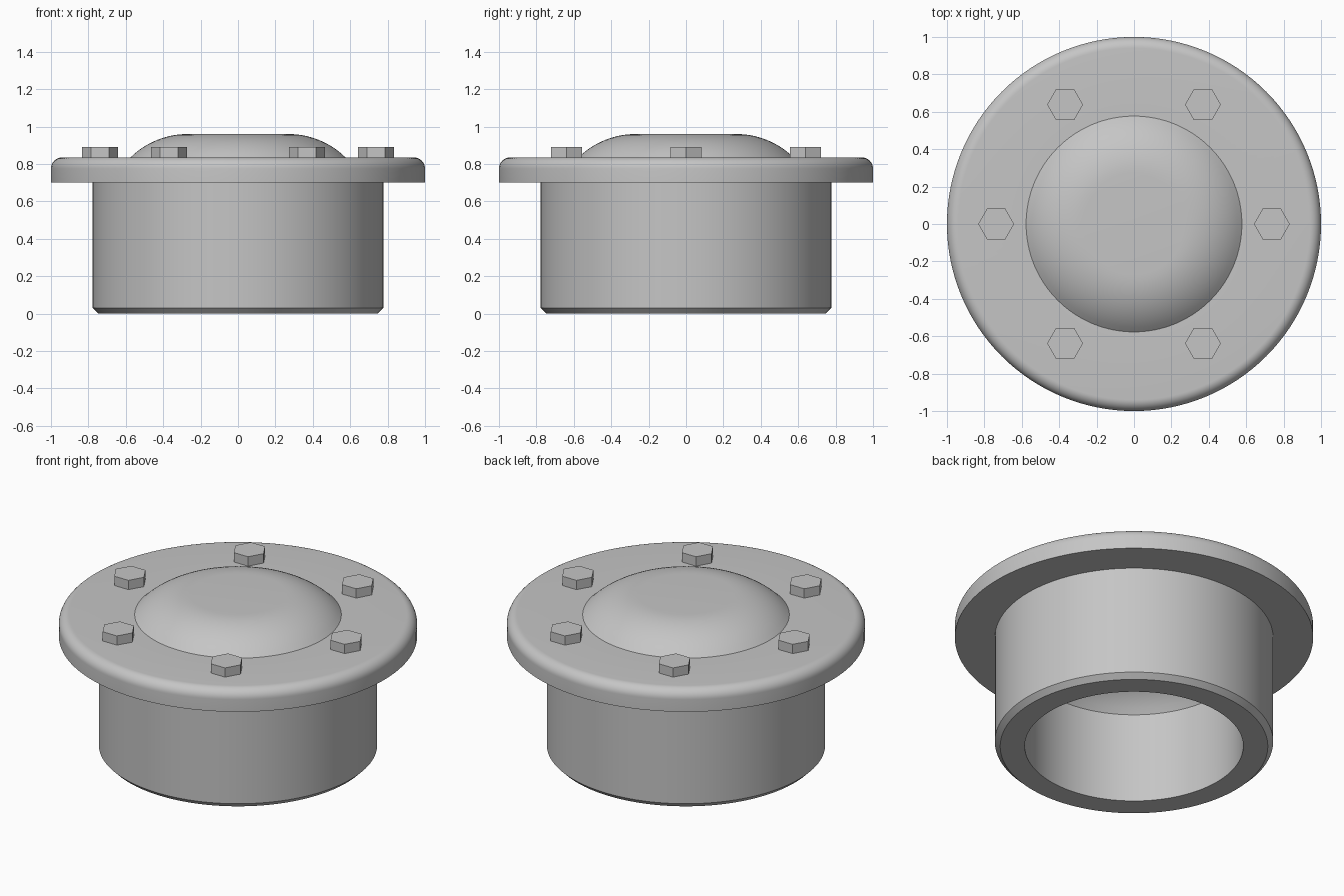
import bpy, bmesh, math
from mathutils import Matrix

cube = bpy.data.objects.get("Cube")
if cube:
    bpy.data.objects.remove(cube, do_unlink=True)

steel = bpy.data.materials.new("plain grey steel")
steel.use_nodes = True
grey = (0.56, 0.56, 0.56, 1)
steel.diffuse_color = grey
steel.node_tree.nodes["Principled BSDF"].inputs["Base Color"].default_value = grey


def finish(bm, name):
    """Turn a bmesh into a linked object with the shared material."""
    bmesh.ops.recalc_face_normals(bm, faces=bm.faces)
    mesh = bpy.data.meshes.new(name)
    bm.to_mesh(mesh)
    bm.free()
    mesh.materials.append(steel)
    obj = bpy.data.objects.new(name, mesh)
    bpy.context.collection.objects.link(obj)
    return obj


def arc(cx, cz, radius, start, end, steps=10):
    """Profile points on an arc, angles in degrees from the outward axis."""
    angles = [math.radians(start + (end - start) * i / steps) for i in range(steps + 1)]
    return [(cx + radius * math.cos(a), cz + radius * math.sin(a)) for a in angles]


def lathe(name, profile, steps=128):
    """Revolve an (r, z) profile around the z axis."""
    bm = bmesh.new()
    verts = [bm.verts.new((r, 0, z)) for r, z in profile]
    edges = [bm.edges.new(pair) for pair in zip(verts, verts[1:])]
    bmesh.ops.spin(bm, geom=verts + edges, cent=(0, 0, 0), axis=(0, 0, 1),
                   angle=math.tau, steps=steps, use_duplicate=False)
    bmesh.ops.remove_doubles(bm, verts=bm.verts, dist=1e-4)
    obj = finish(bm, name)
    bpy.ops.object.select_all(action='DESELECT')
    obj.select_set(True)
    bpy.context.view_layer.objects.active = obj
    bpy.ops.object.shade_smooth_by_angle(angle=math.radians(25))
    return obj


# Housing: domed cavity, open bore, chamfered sleeve, rounded flange, domed cap
cavity = [(0, 0.735)] + arc(0.27, 0.324, 0.411, 90, 34.2)
sleeve = [(0.61, 0), (0.747, 0), (0.777, 0.03), (0.777, 0.7)]
flange = [(1, 0.7)] + arc(0.94, 0.775, 0.06, 0, 90)
cap = arc(0.27, 0.526, 0.434, 45, 90) + [(0, 0.96)]
lathe("housing", cavity + sleeve + flange + cap)

# Six hexagonal bolt heads around the flange
for i in range(6):
    a = math.radians(60 * i)
    bm = bmesh.new()
    bmesh.ops.create_cone(bm, cap_ends=True, segments=6, radius1=0.096, radius2=0.096, depth=0.07)
    # Point the corners along x
    corner = max(bm.verts, key=lambda v: v.co.x).co
    turn = -math.atan2(corner.y, corner.x)
    bmesh.ops.rotate(bm, verts=bm.verts, cent=(0, 0, 0), matrix=Matrix.Rotation(turn, 3, 'Z'))
    bolt = finish(bm, f"bolt_head_{i + 1}")
    bolt.location = (0.737 * math.cos(a), 0.737 * math.sin(a), 0.856)
